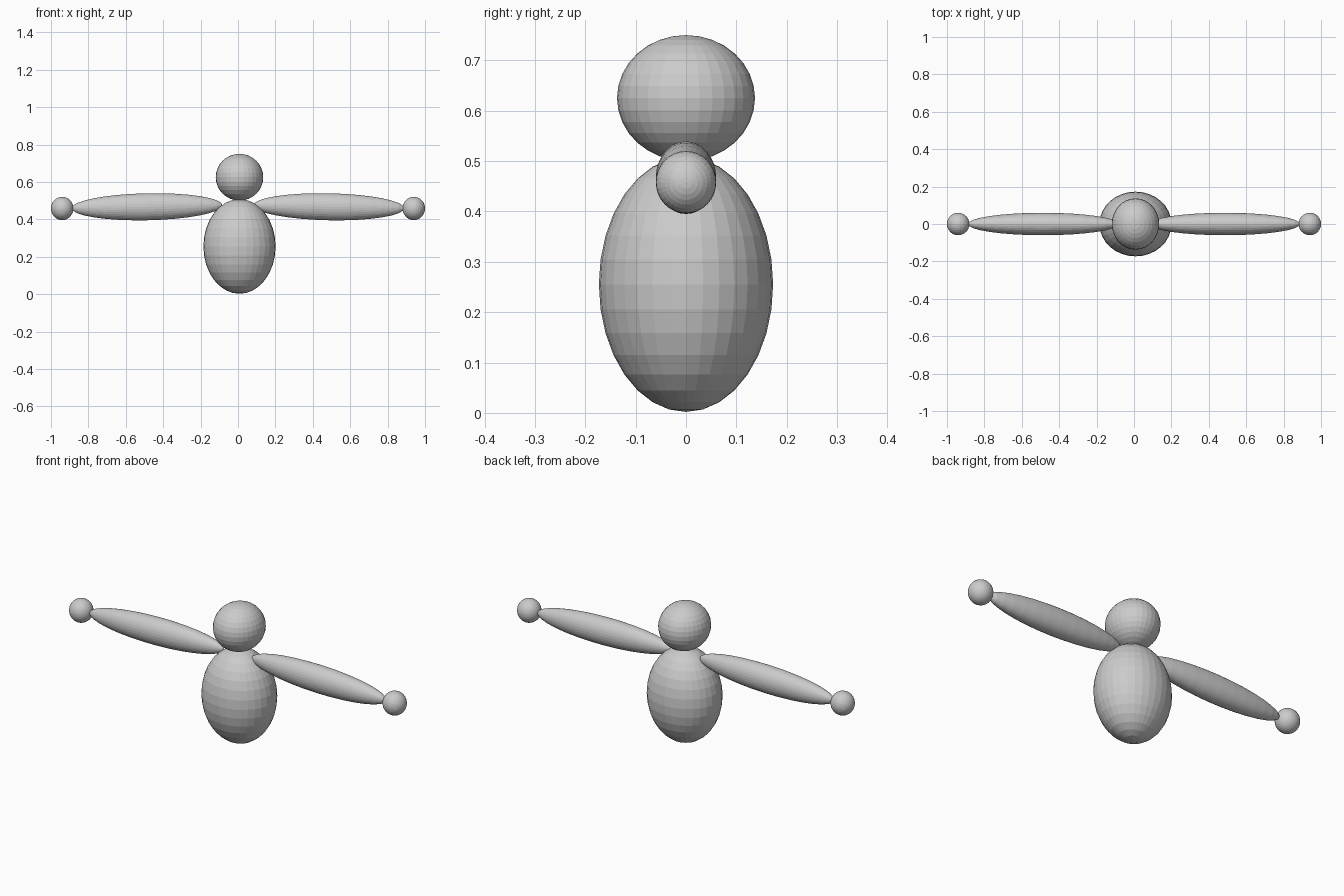
import bpy
from math import pi

cube = bpy.data.objects.get("Cube")
if cube:
    bpy.data.objects.remove(cube, do_unlink=True)

# Single plain colour
grey = bpy.data.materials.new("light_grey")
grey.use_nodes = True
colour = (0.6, 0.6, 0.6, 1)
grey.diffuse_color = colour
grey.node_tree.nodes["Principled BSDF"].inputs["Base Color"].default_value = colour


def ellipsoid(name, centre, radii, rotation=(0, 0, 0)):
    """Flat-faced ellipsoid; radii are along its own axes, poles on local z."""
    bpy.ops.mesh.primitive_uv_sphere_add(segments=32, ring_count=16, radius=1,
                                         location=centre, rotation=rotation)
    obj = bpy.context.object
    obj.name = name
    obj.scale = radii
    obj.data.materials.append(grey)
    return obj


# Body and head
ellipsoid("body", (0.008, 0, 0.255), (0.193, 0.173, 0.253))
ellipsoid("head", (0.008, 0, 0.625), (0.127, 0.137, 0.125))

# Arms droop slightly outwards, with a round hand at each end
for side, sign in (("left", 1), ("right", -1)):
    turn = (0, sign * (pi / 2 + 0.02), 0)
    ellipsoid(side + "_arm", (sign * 0.486, 0, 0.467), (0.072, 0.06, 0.403), turn)
    ellipsoid(side + "_hand", (sign * 0.94, 0, 0.458), (0.062, 0.06, 0.06), turn)
